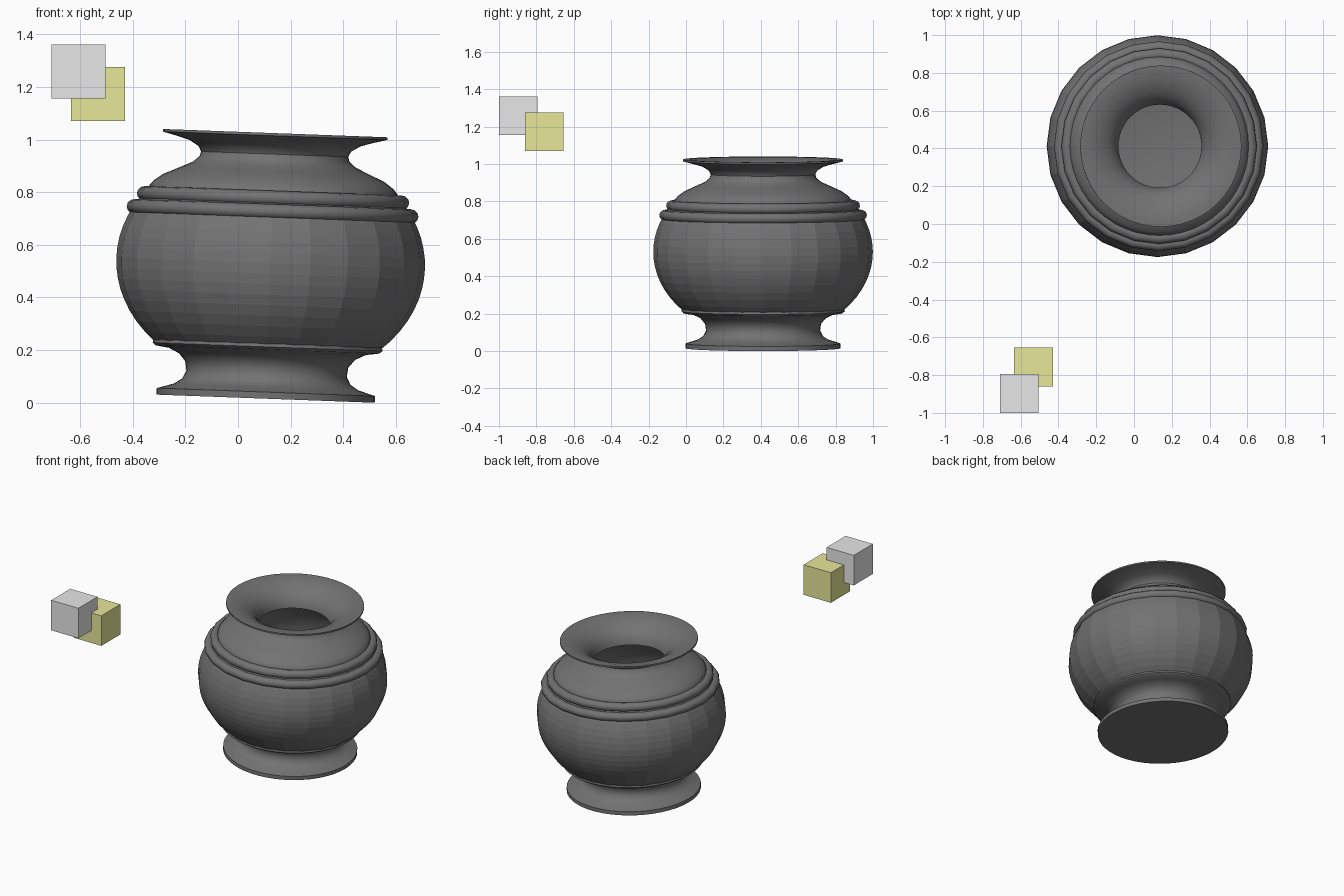
import bpy, bmesh, math

default = bpy.data.objects.get("Cube")
if default:
    bpy.data.objects.remove(default, do_unlink=True)

BASE = (0.105, 0.412, 0.015)   # centre of the foot
TILT = 0.037                   # the pot leans slightly to its left


def material(name, color):
    mat = bpy.data.materials.new(name)
    mat.use_nodes = True
    mat.diffuse_color = (*color, 1)
    mat.node_tree.nodes["Principled BSDF"].inputs["Base Color"].default_value = (*color, 1)
    return mat


clay = material("dark clay grey", (0.17, 0.17, 0.17))
grey = material("light grey", (0.8, 0.8, 0.8))
yellow = material("dull yellow", (0.8, 0.8, 0.32))


def finish(bm, name, mat, smooth=None):
    mesh = bpy.data.meshes.new(name)
    bm.to_mesh(mesh)
    bm.free()
    mesh.materials.append(mat)
    obj = bpy.data.objects.new(name, mesh)
    bpy.context.collection.objects.link(obj)
    if smooth:
        bpy.ops.object.select_all(action="DESELECT")
        obj.select_set(True)
        bpy.context.view_layer.objects.active = obj
        bpy.ops.object.shade_smooth_by_angle(angle=math.radians(smooth))
    return obj


def lathe(name, profile, sides, smooth=None, closed=False):
    """Turn (radius, height) points, listed upwards on the outside, about the pot axis."""
    bm = bmesh.new()
    rings = []
    for r, z in profile:
        if r == 0:
            rings.append([bm.verts.new((0, 0, z))] * sides)
        else:
            angles = [math.tau * i / sides for i in range(sides)]
            rings.append([bm.verts.new((r * math.cos(a), r * math.sin(a), z)) for a in angles])
    pairs = list(zip(rings, rings[1:]))
    if closed:
        pairs.append((rings[-1], rings[0]))
    for low, high in pairs:
        for i in range(sides):
            j = (i + 1) % sides
            bm.faces.new(dict.fromkeys((low[i], low[j], high[j], high[i])))
    obj = finish(bm, name, clay, smooth)
    obj.location = BASE
    obj.rotation_euler.y = TILT
    return obj


# Foot: flat disc flaring in to a waist and out to a collar
lathe("foot", [(0, 0), (0.415, 0), (0.415, 0.025), (0.35, 0.045), (0.32, 0.065),
               (0.305, 0.095), (0.31, 0.13), (0.335, 0.16), (0.375, 0.18),
               (0.425, 0.187), (0.437, 0.197), (0.435, 0.21), (0.40, 0.212)], 48, 35)

# Faceted belly
belly = []
for k in range(16):
    z = 0.195 + 0.04 * k
    belly.append((0.587 * math.sqrt(1 - ((z - 0.515) / 0.46) ** 2), z))
lathe("belly", belly, 24)

# Two rounded bands around the shoulder
for name, radius, height in (("lower_band", 0.525, 0.712), ("upper_band", 0.488, 0.763)):
    ring = [(radius + 0.03 * math.cos(a), height + 0.028 * math.sin(a))
            for a in (math.tau * k / 12 for k in range(12))]
    lathe(name, ring, 24, 40, closed=True)

# Shoulder, neck, flared rim and throat
lathe("neck", [(0.475, 0.77), (0.472, 0.795), (0.455, 0.815), (0.42, 0.84),
               (0.36, 0.867), (0.31, 0.89), (0.285, 0.912), (0.28, 0.93),
               (0.29, 0.95), (0.325, 0.972), (0.38, 0.988), (0.427, 1.0),
               (0.427, 1.01), (0.39, 1.009), (0.335, 0.995), (0.285, 0.97),
               (0.25, 0.94), (0.228, 0.905), (0.22, 0.872)], 48, 40)

# Hollow inside
lathe("inside", [(0.22, 0.872), (0.30, 0.85), (0.42, 0.79), (0.51, 0.66), (0.545, 0.51),
                 (0.50, 0.34), (0.40, 0.215), (0.30, 0.18), (0, 0.18)], 48, 40)

# Two overlapping cubes
for name, mat, centre in (("grey_block", grey, (-0.607, -0.897, 1.258)),
                          ("yellow_block", yellow, (-0.532, -0.757, 1.173))):
    bm = bmesh.new()
    bmesh.ops.create_cube(bm, size=0.205)
    finish(bm, name, mat).location = centre
